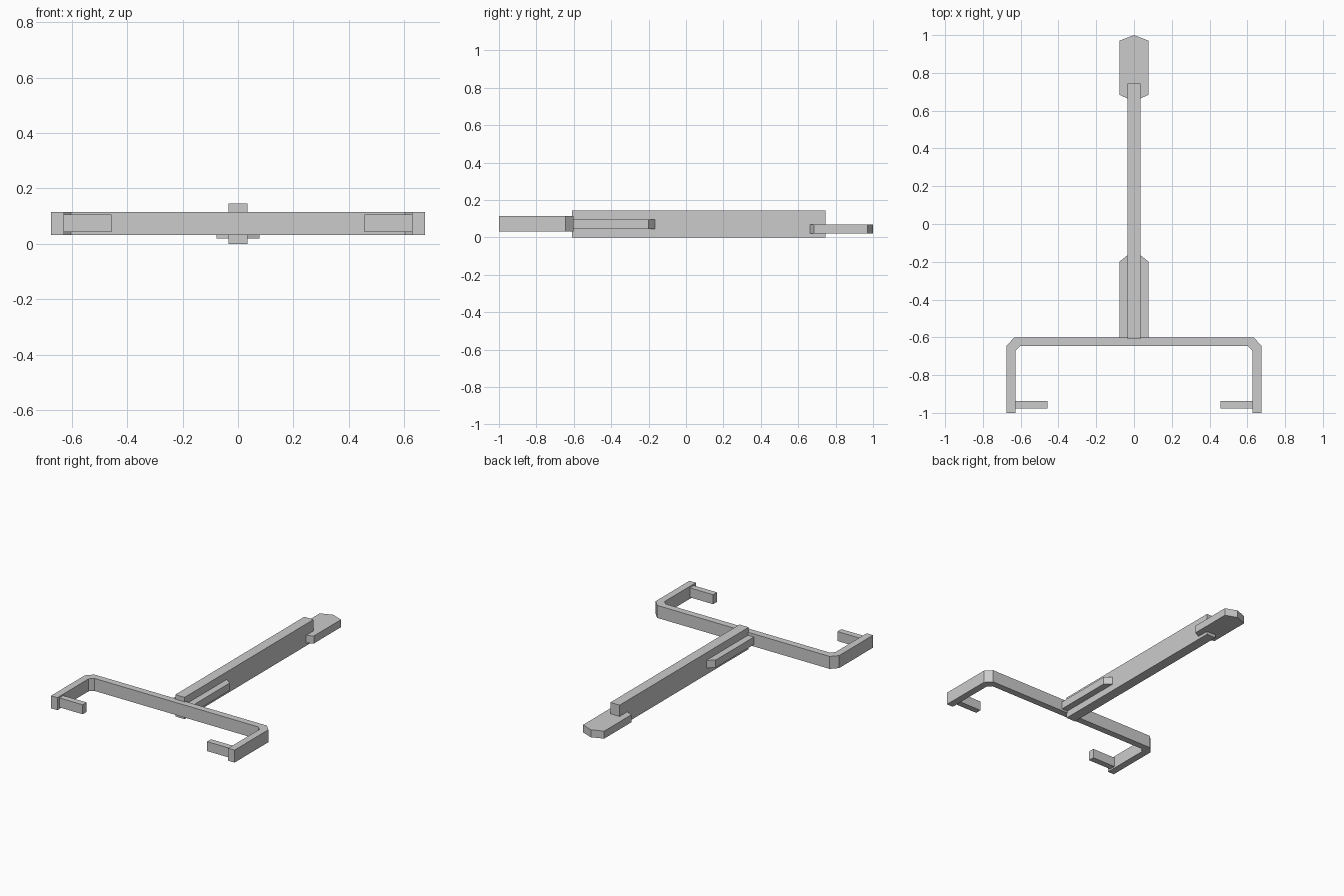
import bpy
import bmesh

cube = bpy.data.objects.get("Cube")
if cube:
    bpy.data.objects.remove(cube, do_unlink=True)

# Single plain grey
grey = bpy.data.materials.new("light_grey")
grey.use_nodes = True
colour = (0.6, 0.6, 0.6, 1)
grey.diffuse_color = colour
grey.node_tree.nodes["Principled BSDF"].inputs["Base Color"].default_value = colour


def prism(name, outline, z0, z1):
    """Extrude a flat outline (x, y) from z0 up to z1."""
    bm = bmesh.new()
    face = bm.faces.new([bm.verts.new((x, y, z0)) for x, y in outline])
    ext = bmesh.ops.extrude_face_region(bm, geom=[face])
    top = [v for v in ext["geom"] if isinstance(v, bmesh.types.BMVert)]
    bmesh.ops.translate(bm, verts=top, vec=(0, 0, z1 - z0))
    bmesh.ops.recalc_face_normals(bm, faces=bm.faces)
    mesh = bpy.data.meshes.new(name)
    bm.to_mesh(mesh)
    bm.free()
    mesh.materials.append(grey)
    obj = bpy.data.objects.new(name, mesh)
    bpy.context.collection.objects.link(obj)
    return obj


def rect(x0, x1, y0, y1):
    return [(x0, y0), (x1, y0), (x1, y1), (x0, y1)]


def mirrored(half):
    """Close a right-hand half outline across x = 0."""
    return half + [(-x, y) for x, y in reversed(half) if x > 0]


# Long central beam
prism("main_beam", rect(-0.034, 0.034, -0.61, 0.745), 0, 0.145)

# Crossbar with chamfered corners and forward arms
prism("crossbar_frame", mirrored([
    (0.635, -0.602), (0.675, -0.645), (0.675, -1), (0.628, -1),
    (0.628, -0.672), (0.603, -0.647)]), 0.032, 0.115)

# Pointed plate at the rear end of the beam
prism("end_plate", mirrored([
    (0, 1), (0.078, 0.97), (0.078, 0.685), (0.03, 0.662)]), 0.02, 0.07)

for side, s in (("left", 1), ("right", -1)):
    # Inward hook at the tip of each arm
    hook = rect(0.457, 0.64, -0.978, -0.937)
    prism(side + "_hook", [(s * x, y) for x, y in hook], 0.042, 0.105)
    # Bracing rail along the beam with an angled rear end
    rail = [(0.02, -0.61), (0.078, -0.61), (0.078, -0.2), (0.034, -0.165), (0.02, -0.165)]
    prism(side + "_brace_rail", [(s * x, y) for x, y in rail], 0.045, 0.095)
